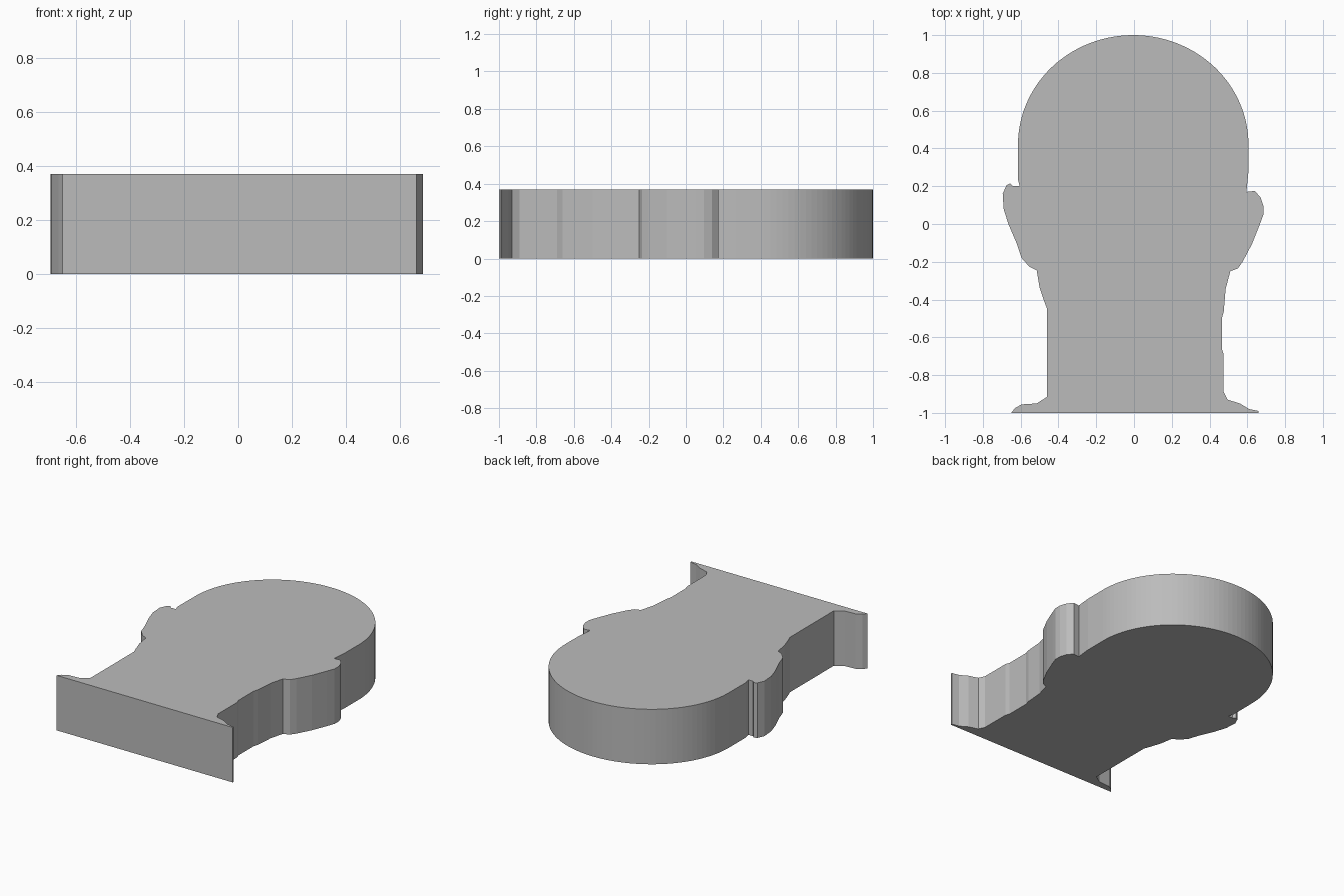
import bpy, bmesh, math

if "Cube" in bpy.data.objects:
    bpy.data.objects.remove(bpy.data.objects["Cube"])

HEIGHT = 0.37

# right side, from the ear down to the shoulder
right = [(.605, .27), (.595, .17), (.64, .175), (.67, .14), (.685, .095), (.685, .05),
         (.665, -.005), (.625, -.105), (.575, -.2), (.55, -.235), (.51, -.25),
         (.485, -.345), (.475, -.465), (.465, -.5), (.465, -.66), (.475, -.69),
         (.475, -.89), (.495, -.93), (.56, -.95), (.61, -.98), (.66, -.99), (.66, -1)]

# left side, from the shoulder up to the ear
left = [(-.65, -1), (-.63, -.975), (-.595, -.955), (-.515, -.95), (-.46, -.915),
        (-.46, -.45), (-.475, -.41), (-.5, -.335), (-.515, -.245), (-.555, -.225),
        (-.595, -.18), (-.62, -.105), (-.665, 0), (-.69, .08), (-.695, .16),
        (-.675, .205), (-.655, .215), (-.64, .2), (-.605, .2), (-.615, .24)]

# elliptical crown, left to right
N = 56
crown = [(-.004 - .61 * math.cos(math.pi * i / N), .42 + .58 * math.sin(math.pi * i / N))
         for i in range(N + 1)]

# extruded head silhouette
bm = bmesh.new()
base = bm.faces.new([bm.verts.new((x, y, 0)) for x, y in crown + right + left])
top = bmesh.ops.extrude_face_region(bm, geom=[base], use_keep_orig=True)
bmesh.ops.translate(bm, vec=(0, 0, HEIGHT),
                    verts=[v for v in top["geom"] if isinstance(v, bmesh.types.BMVert)])
bmesh.ops.recalc_face_normals(bm, faces=bm.faces)
mesh = bpy.data.meshes.new("head_silhouette")
bm.to_mesh(mesh)
bm.free()

grey = bpy.data.materials.new("mid grey")
grey.diffuse_color = (0.5, 0.5, 0.5, 1)
grey.use_nodes = True
grey.node_tree.nodes["Principled BSDF"].inputs["Base Color"].default_value = grey.diffuse_color
mesh.materials.append(grey)
bpy.context.collection.objects.link(bpy.data.objects.new("head_silhouette", mesh))
